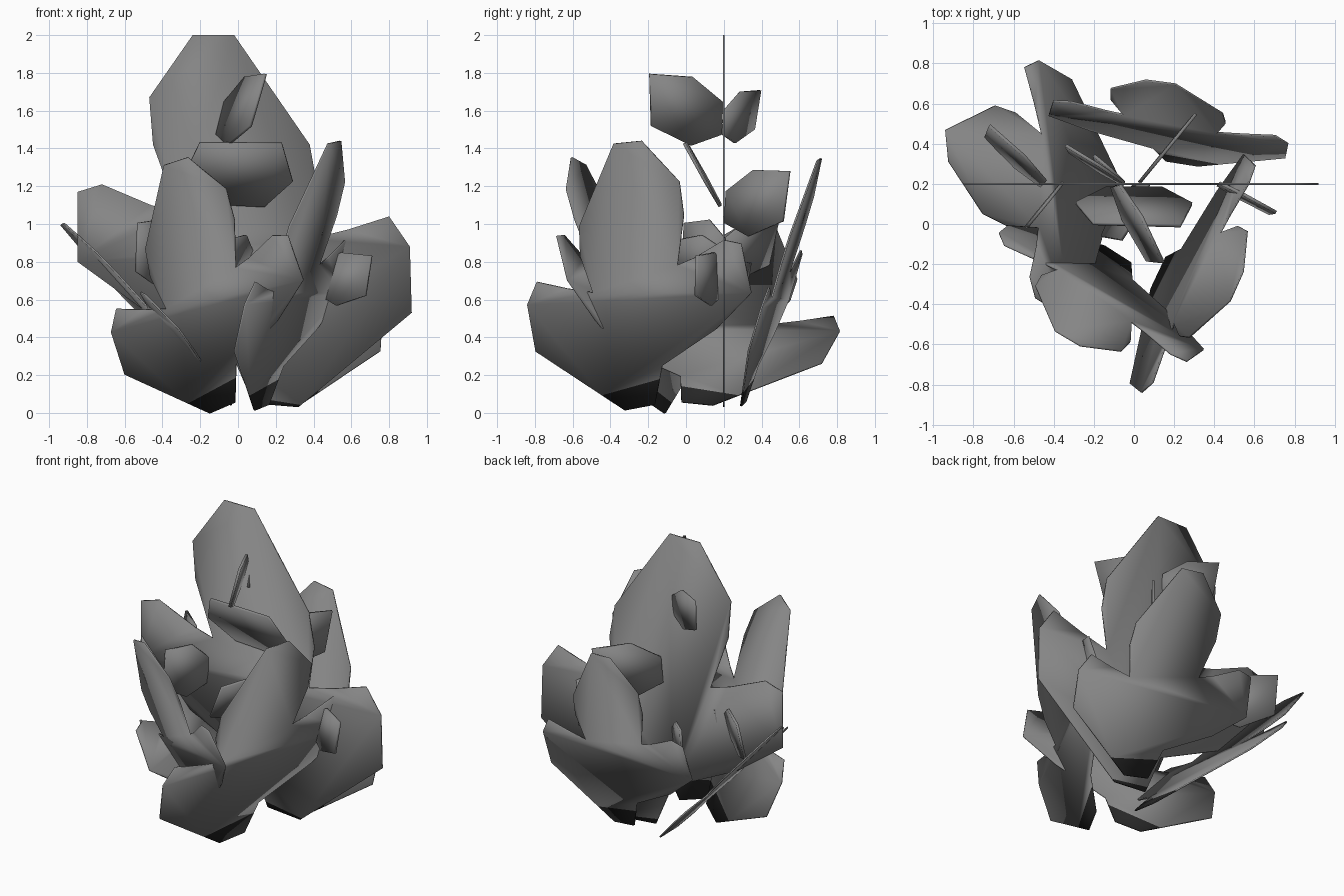
import bpy
import bmesh
from mathutils import Matrix, Vector

cube = bpy.data.objects.get("Cube")
if cube:
    bpy.data.objects.remove(cube, do_unlink=True)


def make_material(name, value):
    material = bpy.data.materials.new(name)
    material.use_nodes = True
    colour = (value, value, value, 1.0)
    material.diffuse_color = colour
    material.node_tree.nodes["Principled BSDF"].inputs["Base Color"].default_value = colour
    return material


grey = make_material("leaf grey", 0.235)
dark = make_material("dark stem", 0.02)

# Outline of one three-lobed leaf, drawn in its own plane
LEAF = [(.08, .05), (.32, .03), (.92, .53), (.91, .88),
        (.8, 1.04), (.58, .97), (.38, .92), (.42, 1.2), (.38, 1.42), (-.02, 2),
        (-.24, 2), (-.47, 1.67), (-.45, 1.42), (-.32, 1.06), (-.46, 1.1),
        (-.72, 1.21), (-.85, 1.17), (-.85, .8), (-.52, .56), (-.04, .33)]
LEAF_BASE = Vector((.18, .04, 0))

# Outline of one small leaflet, from its attachment to its tip
LEAFLET = [(-.24, 0), (.24, 0), (.5, .42), (.4, 1), (-.35, .94), (-.5, .4)]


def frame(origin, across, along):
    """Matrix that carries the drawing plane to its place in the plant."""
    u, v = Vector(across), Vector(along)
    n = u.cross(v).normalized()
    matrix = Matrix((u, v, n)).transposed().to_4x4()
    matrix.translation = Vector(origin)
    return matrix


def flat_outline(points):
    bm = bmesh.new()
    bm.faces.new([bm.verts.new((x, y, 0)) for x, y in points])
    return bm


def finish(name, bm, matrix, thickness):
    bmesh.ops.transform(bm, matrix=matrix, verts=bm.verts)
    mesh = bpy.data.meshes.new(name)
    bm.to_mesh(mesh)
    bm.free()
    mesh.materials.append(grey)
    mesh.materials.append(dark)
    obj = bpy.data.objects.new(name, mesh)
    bpy.context.collection.objects.link(obj)
    bpy.ops.object.select_all(action='DESELECT')
    bpy.context.view_layer.objects.active = obj
    obj.select_set(True)
    bpy.ops.object.shade_smooth_by_angle()
    solid = obj.modifiers.new("thickness", 'SOLIDIFY')
    solid.thickness = thickness
    solid.offset = 0


def lobed_leaf(name, origin, across, along, stem_height):
    bm = flat_outline(LEAF)
    # Cut the dark stem from the blade along a slightly slanted line
    cut = Vector((.22, stem_height, 0))
    normal = Vector((.16, 1, 0))
    bmesh.ops.bisect_plane(bm, geom=bm.verts[:] + bm.edges[:] + bm.faces[:],
                           plane_co=cut, plane_no=normal)
    for face in bm.faces:
        lowest = min((v.co - cut).dot(normal) for v in face.verts)
        face.material_index = int(lowest < -0.005)
    bmesh.ops.translate(bm, vec=-LEAF_BASE, verts=bm.verts)
    finish(name, bm, frame(origin, across, along), 0.01)


def leaflet(name, origin, across, along):
    finish(name, flat_outline(LEAFLET), frame(origin, across, along), 0.016)


# Large lobed leaves: base point, across, along, stem height
lobed_leaf("upright_leaf", (.18, .2, .04), (1, 0, 0), (0, 0, 1), .06)
lobed_leaf("back_leaf", (.225, .305, .05), (.675, -.09, -.055), (.06, .19, .65), .2)
lobed_leaf("left_leaf", (.13, -.23, .03), (-.297, -.667, -.067), (.147, -.146, .705), .2)
lobed_leaf("front_leaf", (-.07, -.16, .03), (-.568, .338, -.185), (-.222, -.155, .635), .2)
lobed_leaf("right_leaf", (-.03, .045, .05), (-.07, .72, -.03), (-.47, .29, .48), .18)

# Leaflets growing from the upright leaf
leaflet("top_front_leaflet", (-.09, .19, 1.56), (.09, .02, .36), (.2, -.39, .09))
leaflet("top_back_leaflet", (-.05, .2, 1.54), (0, .03, .27), (-.29, .18, .06))
leaflet("middle_front_leaflet", (0, .18, 1.1), (.58, 0, -.03), (0, -.19, .34))
leaflet("middle_back_leaflet", (.03, .21, 1.09), (.02, .02, .35), (.27, .33, .05))
leaflet("left_front_leaflet", (.42, .2, .7), (.02, .02, .28), (.28, -.15, .02))
leaflet("right_front_leaflet", (-.36, .2, .84), (.03, .03, .34), (-.18, -.22, .03))
leaflet("right_back_leaflet", (-.45, .2, .85), (.05, .05, .32), (-.29, .27, .05))
leaflet("inner_front_leaflet", (.04, .2, .79), (.14, 0, .3), (-.16, -.28, 0))
leaflet("inner_back_leaflet", (-.05, .2, .67), (0, .03, .24), (-.15, .13, .03))
